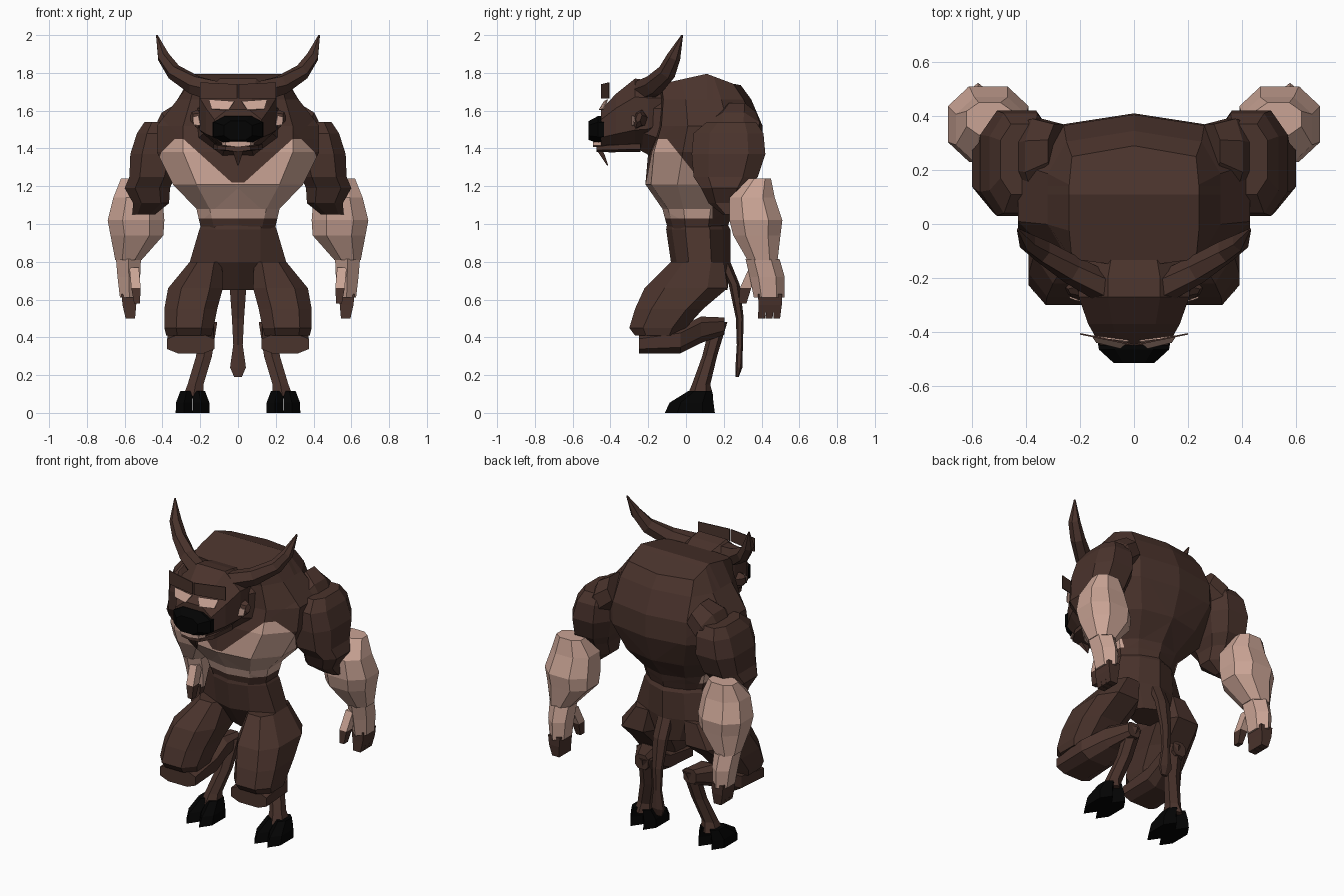
import bpy, bmesh, math
from mathutils import Vector


def colour(name, rgb):
    m = bpy.data.materials.new(name)
    m.diffuse_color = (*rgb, 1)
    return m


FUR = colour("brown_fur", (0.068, 0.033, 0.025))
SKIN = colour("pale_skin", (0.59, 0.37, 0.30))
BLACK = colour("black_horn", (0.001, 0.001, 0.001))
X, Y, Z = Vector((1, 0, 0)), Vector((0, 1, 0)), Vector((0, 0, 1))


def finish(name, bm, mats, mirror):
    me = bpy.data.meshes.new(name)
    bm.to_mesh(me)
    bm.free()
    for m in mats:
        me.materials.append(m)
    ob = bpy.data.objects.new(name, me)
    bpy.context.collection.objects.link(ob)
    if mirror:
        mod = ob.modifiers.new("mirror", "MIRROR")
        mod.use_mirror_merge = False
    return ob


def skin_rings(rings):
    """Join rings of points into a closed solid."""
    bm = bmesh.new()
    vs = [[bm.verts.new(p) for p in r] for r in rings]
    n = len(vs[0])
    for a, b in zip(vs, vs[1:]):
        for i in range(n):
            j = (i + 1) % n
            bm.faces.new((a[i], a[j], b[j], b[i]))
    bm.faces.new(vs[0])
    bm.faces.new(vs[-1])
    bmesh.ops.recalc_face_normals(bm, faces=bm.faces)
    return bm


def limb(name, pts, mat, n=8, axis=None, mirror=True, power=1.0):
    """Loft of n-sided rings; each point is x, y, z, half width, half depth.
    A power below 1 makes the rings boxier."""
    def shape(v):
        return math.copysign(abs(v / math.cos(math.pi / n)) ** power, v)

    c = [Vector(p[:3]) for p in pts]
    ang = [2 * math.pi * (j + .5) / n for j in range(n)]
    rings = []
    for i, p in enumerate(pts):
        d = axis or (c[min(i + 1, len(c) - 1)] - c[max(i - 1, 0)]).normalized()
        u = (X - d * d.x).normalized()
        v = d.cross(u)
        rings.append([c[i] + u * shape(math.cos(a)) * p[3] + v * shape(math.sin(a)) * p[4]
                      for a in ang])
    return finish(name, skin_rings(rings), [mat], mirror)


def plate(name, corners, mat):
    bm = bmesh.new()
    bm.faces.new([bm.verts.new(p) for p in corners])
    ob = finish(name, bm, [mat], True)
    ob.modifiers.new("thickness", "SOLIDIFY").thickness = 0.006


def body_ring(z, yf, yb, w, wf, wb):
    d = yb - yf
    half = [(wf, yf + .03), (w, yf + .30 * d), (w, yf + .68 * d), (wb, yb - .04)]
    right = [(x, y, z) for x, y in half]
    left = [(-x, y, z) for x, y in reversed(half)]
    return [(0, yf, z)] + right + [(0, yb, z)] + left


def cut(bm, co, no):
    bmesh.ops.bisect_plane(bm, geom=bm.verts[:] + bm.edges[:] + bm.faces[:],
                           plane_co=co, plane_no=no)


# Torso with a ridged top and a pale chest cut out by planes
bm = skin_rings([body_ring(*r) for r in (
    (.95, -.09, .21, .19, .12, .11),
    (1.08, -.125, .25, .22, .15, .14),
    (1.21, -.215, .35, .345, .22, .20),
    (1.38, -.20, .41, .43, .29, .26),
    (1.52, -.16, .405, .43, .29, .26),
    (1.66, -.15, .345, .32, .25, .25),
    (1.735, -.16, .29, .24, .23, .23))])
cut(bm, (0, .11, 0), (0, 1, 0))
for v in bm.verts:
    if v.co.z > 1.73:
        v.co.z += .06 * max(0, 1 - abs(v.co.y - .11) / (.16 if v.co.y > .11 else .27))
for co, no in [((0, -.10, 1.45), (0, .35, .28)), ((0, 0, 1.03), (0, 0, 1)),
               ((0, .14, 1), (0, 1, 0)),
               ((0, 0, 1.19), (-.9, 0, 1)), ((0, 0, 1.19), (.9, 0, 1)),
               ((0, 0, 1.22), (0, 0, 1)), ((0, 0, 1.45), (0, 0, 1))]:
    cut(bm, co, no)
for f in bm.faces:
    p = f.calc_center_median()
    f.material_index = int(1.03 < p.z < min(1.45, max(1.22, 1.19 + .9 * abs(p.x)))
                           and p.y < .14 and .35 * p.y + .28 * p.z < .371)
finish("torso", bm, [FUR, SKIN], False)

# Hips
finish("hips", skin_rings([body_ring(*r) for r in (
    (.65, .02, .22, .10, .09, .08),
    (.80, -.08, .235, .255, .12, .13),
    (.97, -.105, .235, .205, .12, .12),
    (1.0, -.10, .22, .19, .12, .11))]), [FUR], False)

# Neck and head
limb("neck", [(0, .02, 1.53, .27, .21), (0, -.12, 1.53, .22, .20),
              (0, -.24, 1.55, .17, .15)], FUR, 8, mirror=False)
limb("head", [(0, -.13, 1.60, .18, .14), (0, -.20, 1.585, .205, .175),
              (0, -.27, 1.585, .205, .185), (0, -.37, 1.545, .17, .145),
              (0, -.45, 1.505, .125, .10)], FUR, 8, -Y, False, .85)
limb("muzzle", [(0, -.435, 1.50, .135, .07), (0, -.465, 1.50, .13, .072),
                (0, -.515, 1.495, .075, .05)], BLACK, 8, -Y, False, .7)
limb("lower_jaw", [(0, -.24, 1.41, .13, .025), (0, -.40, 1.405, .11, .022),
                   (0, -.475, 1.40, .065, .016)], FUR, 6, -Y, False)
limb("lower_lip", [(0, -.45, 1.425, .085, .016), (0, -.492, 1.424, .065, .015)],
     SKIN, 6, -Y, False)
limb("chin_tuft", [(0, -.46, 1.395, .03, .015), (0, -.44, 1.36, .02, .012),
                   (0, -.415, 1.31, .003, .003)], FUR, 4, Z, False)
plate("brow", [(.004, -.45, 1.665), (.20, -.41, 1.665),
               (.20, -.41, 1.75), (.004, -.45, 1.74)], FUR)
plate("eye_patch", [(.05, -.462, 1.605), (.14, -.44, 1.61),
                    (.155, -.418, 1.66), (.02, -.435, 1.65)], SKIN)
limb("ear", [(.18, -.23, 1.55, .03, .035), (.215, -.25, 1.555, .03, .045),
             (.245, -.25, 1.565, .015, .025)], FUR, 6, Vector((.5, -.3, .1)).normalized())
plate("inner_ear", [(.20, -.287, 1.52), (.235, -.279, 1.525),
                    (.24, -.274, 1.565), (.21, -.285, 1.575)], SKIN)

# Horns
limb("horn", [(.11, -.235, 1.70, .05, .055), (.23, -.17, 1.735, .045, .05),
              (.34, -.10, 1.805, .036, .042), (.395, -.065, 1.885, .03, .032),
              (.43, -.02, 2.0, .004, .004)], FUR, 6)

# Arms
limb("shoulder", [(.28, .27, 1.56, .09, .10), (.36, .25, 1.50, .10, .14),
                  (.42, .25, 1.45, .06, .12)], FUR, 8, Vector((.9, 0, -.44)))
limb("upper_arm", [(.41, .24, 1.54, .085, .13), (.42, .225, 1.48, .115, .185),
                   (.435, .225, 1.37, .135, .195), (.455, .21, 1.25, .12, .17),
                   (.48, .205, 1.19, .12, .125), (.46, .20, 1.11, .095, .08),
                   (.50, .225, 1.05, .06, .03)],
     FUR, 8, Z, power=.7)
limb("forearm", [(.535, .39, 1.24, .085, .06), (.53, .35, 1.14, .13, .12),
                 (.54, .37, 1.02, .15, .14), (.535, .375, .94, .14, .125),
                 (.58, .405, .81, .07, .08)], SKIN, 8, Z, power=.85)
limb("hand", [(.58, .405, .815, .066, .078), (.578, .43, .72, .06, .08),
              (.575, .44, .61, .05, .07)], SKIN, 6, Z)
for i, y in enumerate((.405, .445, .485)):
    limb(f"finger_{i + 1}", [(.575, y, .63, .042, .023), (.575, y, .57, .036, .022),
                             (.57, y - .005, .50, .025, .018)], FUR, 4, Z)
limb("thumb", [(.55, .365, .77, .025, .03), (.54, .315, .66, .025, .03)], SKIN, 4, Z)
limb("thumb_tip", [(.54, .315, .66, .025, .03), (.535, .30, .58, .015, .02)], FUR, 4, Z)

# Legs
limb("thigh", [(.17, .06, .80, .085, .14), (.225, 0, .66, .145, .22),
               (.25, -.09, .55, .14, .18), (.26, -.15, .45, .13, .15),
               (.26, -.15, .41, .12, .12)], FUR, 8, Z, power=.75)
limb("calf", [(.25, -.25, .365, .125, .05), (.25, -.03, .385, .12, .07),
              (.21, .08, .44, .08, .07), (.17, .205, .46, .045, .045)],
     FUR, 8, Y, power=.7)
limb("shank", [(.155, .175, .48, .045, .038), (.18, .125, .30, .042, .034),
               (.225, .08, .15, .042, .042), (.235, .075, .09, .055, .06)], FUR, 6, Z)
for side, x in (("inner", .195), ("outer", .285)):
    limb(side + "_hoof", [(x, .02, 0, .045, .115), (x, .03, .055, .043, .10),
                          (.24 + (x - .24) * .7, .075, .115, .034, .055)], BLACK, 6, Z)

# Tail
limb("tail", [(0, .20, .80, .045, .03), (0, .255, .68, .045, .025),
              (0, .285, .50, .032, .018), (0, .285, .36, .025, .014),
              (0, .28, .24, .042, .016), (0, .27, .19, .02, .008)], FUR, 6, Z, False)
